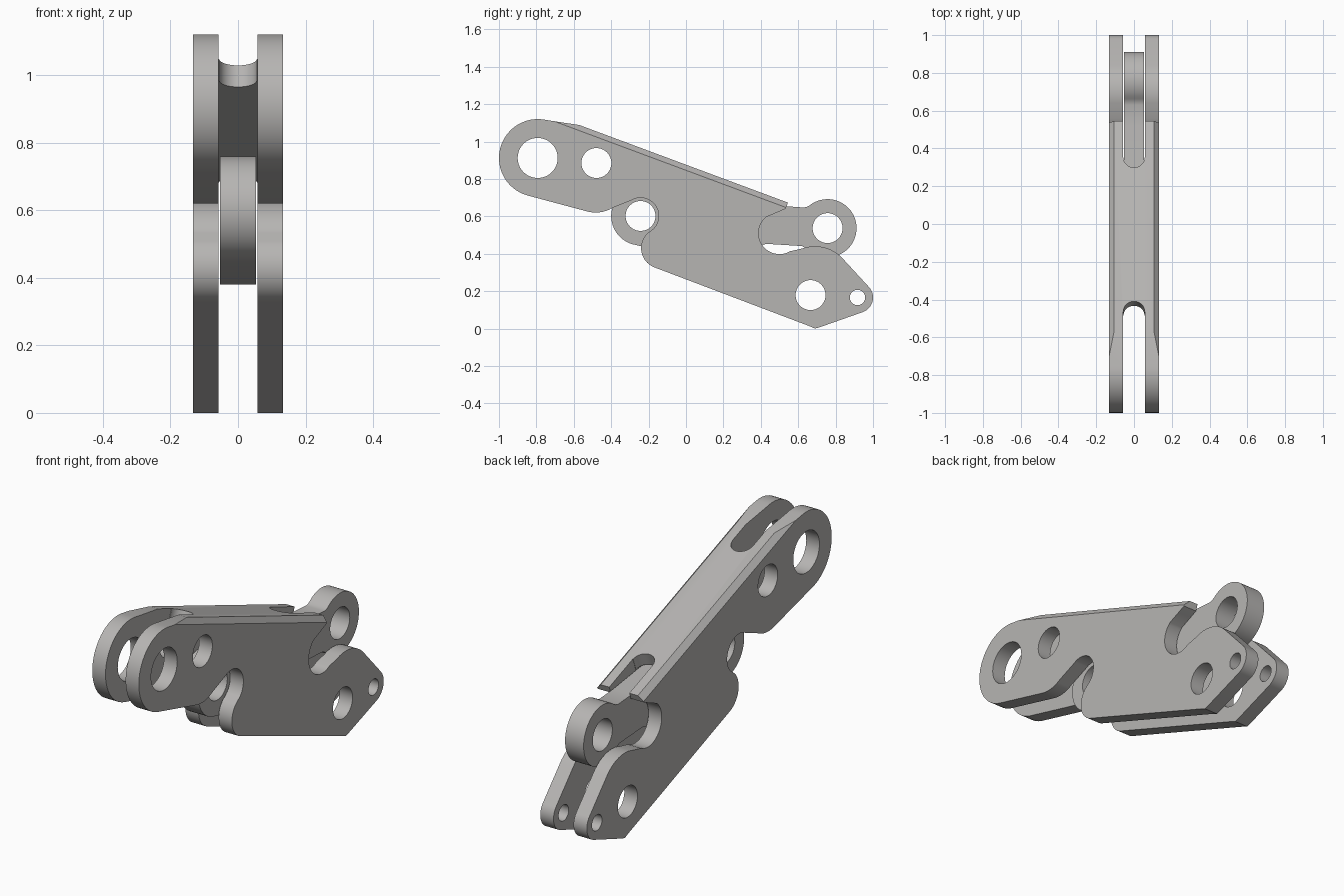
import bpy, bmesh
from math import radians, sin, cos, pi
from mathutils import Matrix, Vector

if "Cube" in bpy.data.objects:
    bpy.data.objects.remove(bpy.data.objects["Cube"], do_unlink=True)

steel = bpy.data.materials.new("grey steel")
steel.use_nodes = True
colour = (0.47, 0.46, 0.45, 1)
steel.diffuse_color = colour
steel.node_tree.nodes["Principled BSDF"].inputs["Base Color"].default_value = colour

HALF_WIDTH, GAP, LEVER = 0.133, 0.0575, 0.053
SLOPE = radians(20.4)
along = Vector((0, cos(SLOPE), -sin(SLOPE)))     # down the sloping top
up = Vector((0, sin(SLOPE), cos(SLOPE)))         # square to the sloping top
TOP = Vector((0, -0.57, 1.088))                  # point on the sloping top


def on_top(y):
    return TOP + along * ((y - TOP.y) / along.y)


def arc(cy, cz, r, a0, a1, step=6):
    n = max(2, round(abs(a1 - a0) / step))
    angles = [radians(a0 + (a1 - a0) * i / n) for i in range(n + 1)]
    return [(cy + r * cos(a), cz + r * sin(a)) for a in angles]


def frame(u, v, w, origin=(0, 0, 0)):
    m = Matrix((u, v, w)).transposed().to_4x4()
    m.translation = Vector(origin)
    return m


SIDE = frame((0, 1, 0), (0, 0, 1), (1, 0, 0))    # profiles drawn in y and z


def prism(name, points, half, matrix=SIDE):
    """Extrude a flat outline by half to both sides."""
    bm = bmesh.new()
    face = bm.faces.new([bm.verts.new(matrix @ Vector((u, v, -half))) for u, v in points])
    depth = matrix.to_3x3() @ Vector((0, 0, 2 * half))
    new = bmesh.ops.extrude_face_region(bm, geom=[face], use_keep_orig=True)["geom"]
    bmesh.ops.translate(bm, vec=depth, verts=[g for g in new if isinstance(g, bmesh.types.BMVert)])
    bmesh.ops.recalc_face_normals(bm, faces=bm.faces)
    mesh = bpy.data.meshes.new(name)
    bm.to_mesh(mesh)
    bm.free()
    mesh.materials.append(steel)
    ob = bpy.data.objects.new(name, mesh)
    bpy.context.collection.objects.link(ob)
    return ob


def activate(ob):
    bpy.ops.object.select_all(action='DESELECT')
    ob.select_set(True)
    bpy.context.view_layer.objects.active = ob


def cut(ob, cutter):
    cutter.hide_render = True
    mod = ob.modifiers.new("cut", 'BOOLEAN')
    mod.operation, mod.solver, mod.object = 'DIFFERENCE', 'EXACT', cutter
    activate(ob)
    bpy.ops.object.modifier_apply(modifier=mod.name)
    bpy.data.objects.remove(cutter, do_unlink=True)


def drill(ob, holes):
    for y, z, r in holes:
        cut(ob, prism("drill", arc(y, z, r, 0, 360)[:-1], 0.3))


def smooth(ob):
    activate(ob)
    bpy.ops.object.shade_smooth_by_angle(angle=radians(30))


# Forked housing: outline of both side plates and the bridge
outline = (
    arc(-0.792, 0.912, 0.208, 77, 254)           # round front eye
    + arc(-0.483, 0.79, 0.17, 254, 300)          # lower bulge
    + arc(-0.243, 0.602, 0.097, 120, -45)        # notch round the pivot
    + arc(-0.13, 0.43, 0.11, 135, 249)           # lower front corner
    + [(0.665, 0.011), (0.69, 0.0), (0.712, 0.006)]
    + arc(0.917, 0.166, 0.083, -70, 41)          # tail
    + arc(0.69, 0.24, 0.2, 41, 110)              # rear hump
    + arc(0.5, 0.51, 0.112, -60, -230)           # rear notch
    + [(0.49, 0.622), (0.533, 0.641), tuple(on_top(0.545).yz), tuple(TOP.yz)]
)
housing = prism("forked_housing", outline, HALF_WIDTH)

# Chamfers along both top edges
bm = bmesh.new()
bm.from_mesh(housing.data)
for side in (-1, 1):
    normal = Vector((side * 0.028, 0, 0)) + up * 0.027
    cut_geom = bmesh.ops.bisect_plane(
        bm, geom=bm.verts[:] + bm.edges[:] + bm.faces[:], dist=1e-6,
        plane_co=TOP + Vector((side * 0.106, 0, 0)), plane_no=normal.normalized(),
        clear_outer=True)["geom_cut"]
    bmesh.ops.edgeloop_fill(bm, edges=[g for g in cut_geom if isinstance(g, bmesh.types.BMEdge)])
bmesh.ops.recalc_face_normals(bm, faces=bm.faces)
bm.to_mesh(housing.data)
bm.free()

# Channel between the plates, leaving the bridge under the top
front, back = on_top(-0.462), on_top(0.352)
corners = [back + up * 0.5, back - up * 0.068, front - up * 0.068, front + up * 0.5]
channel = [(-1.2, -0.2), (1.2, -0.2), (1.2, 1.2)] + [tuple(c.yz) for c in corners] + [(-1.2, 1.52)]
cut(housing, prism("channel", channel, GAP))

# Round-ended slots at both ends of the bridge
R = GAP - 0.0015
for centre, sign in ((front, 1), (back, -1)):
    slot = [(x, sign * s) for x, s in arc(0, 0, R, 0, 180) + [(-R, -0.1), (R, -0.1)]]
    cut(housing, prism("slot", slot, 0.15, frame((1, 0, 0), along, up, centre)))

drill(housing, [(-0.793, 0.912, 0.107), (-0.479, 0.885, 0.08),
                (0.666, 0.179, 0.08), (0.917, 0.166, 0.041)])
smooth(housing)

# Lever between the plates, with an eye at each end
lever_outline = (
    arc(0.757, 0.537, 0.155, -130, 128)
    + [(0.65, 0.652), (0.63, 0.647), (0.52, 0.655)]
    + arc(-0.243, 0.602, 0.157, 80, 260)
    + [(0.02, 0.38), (0.2, 0.38), (0.43, 0.453), (0.62, 0.441)]
)
lever = prism("lever", lever_outline, LEVER)
drill(lever, [(-0.243, 0.602, 0.08), (0.757, 0.537, 0.08)])
smooth(lever)
